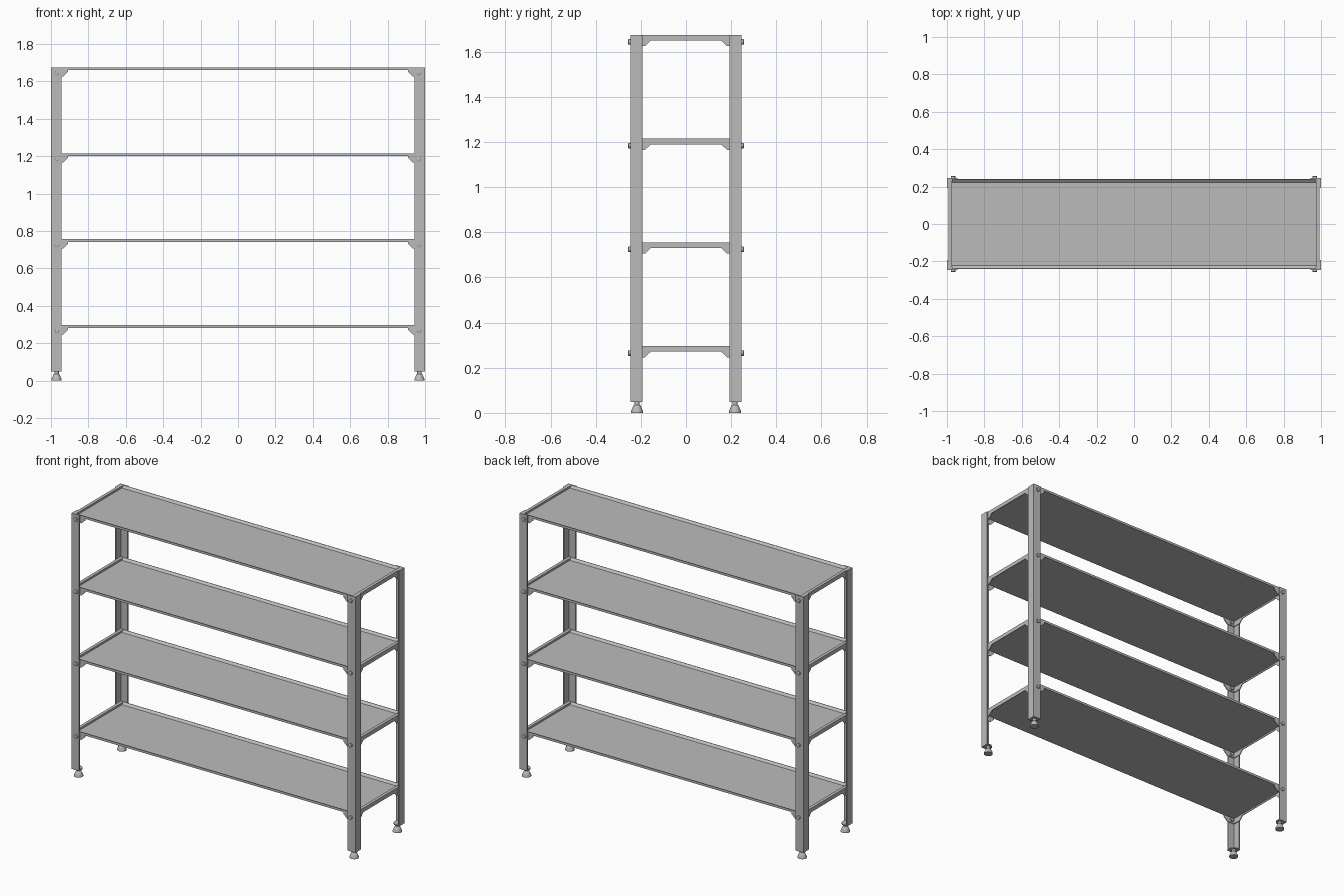
import bpy, bmesh, math
from mathutils import Vector

cube = bpy.data.objects.get("Cube")
if cube:
    bpy.data.objects.remove(cube)

steel = bpy.data.materials.new("grey_steel")
steel.use_nodes = True
GREY = (0.5, 0.5, 0.5, 1)
steel.diffuse_color = GREY
steel.node_tree.nodes["Principled BSDF"].inputs["Base Color"].default_value = GREY

TOP, LEG_BOTTOM = 1.675, 0.048
HALF_X, HALF_Y = 1.0, 0.247
LEG_W, T = 0.055, 0.007
SHELF_TOPS = [0.296, 0.756, 1.215, TOP]
CORNERS = [(sx, sy) for sx in (-1, 1) for sy in (-1, 1)]


def finish(name, bm, smooth=False):
    bmesh.ops.recalc_face_normals(bm, faces=bm.faces)
    mesh = bpy.data.meshes.new(name)
    bm.to_mesh(mesh)
    bm.free()
    obj = bpy.data.objects.new(name, mesh)
    bpy.context.collection.objects.link(obj)
    mesh.materials.append(steel)
    if smooth:
        bpy.ops.object.select_all(action='DESELECT')
        obj.select_set(True)
        bpy.context.view_layer.objects.active = obj
        bpy.ops.object.shade_smooth_by_angle(angle=math.radians(35))
    return obj


def prism(bm, points, shift):
    """Extrude a flat outline along a vector."""
    face = bm.faces.new([bm.verts.new(p) for p in points])
    new = bmesh.ops.extrude_face_region(bm, geom=[face])["geom"]
    bmesh.ops.translate(bm, vec=shift, verts=[v for v in new if isinstance(v, bmesh.types.BMVert)])


def lathe(bm, profile, centre, axis, sides=20):
    """Spin a (radius, distance) profile about an axis; the ends are closed."""
    turn = Vector((0, 0, 1)).rotation_difference(Vector(axis))
    rings = []
    for r, d in profile:
        ring = []
        for i in range(sides):
            a = 2 * math.pi * i / sides
            p = Vector((r * math.cos(a), r * math.sin(a), d))
            ring.append(bm.verts.new(Vector(centre) + turn @ p))
        rings.append(ring)
    for a, b in zip(rings, rings[1:]):
        for i in range(sides):
            j = (i + 1) % sides
            bm.faces.new((a[i], a[j], b[j], b[i]))
    bm.faces.new(rings[0])
    bm.faces.new(rings[-1])


# Angle-section legs with a base plate, and levelling feet
for sx, sy in CORNERS:
    tag = ("left" if sx > 0 else "right") + ("_front" if sy < 0 else "_back")

    def at(u, v, z):
        """Point u, v inward from the outer corner of this leg."""
        return (sx * (HALF_X - u), sy * (HALF_Y - v), z)

    bm = bmesh.new()
    angle = [(0, 0), (LEG_W, 0), (LEG_W, T), (T, T), (T, LEG_W), (0, LEG_W)]
    prism(bm, [at(u, v, LEG_BOTTOM) for u, v in angle], (0, 0, TOP - LEG_BOTTOM))
    plate = [(T, T), (LEG_W, T), (LEG_W, 0.035), (0.035, LEG_W), (T, LEG_W)]
    prism(bm, [at(u, v, LEG_BOTTOM) for u, v in plate], (0, 0, 0.006))
    finish(tag + "_leg", bm)

    bm = bmesh.new()
    lathe(bm, [(0.027, 0), (0.027, 0.007), (0.015, 0.034), (0.012, 0.036), (0.012, 0.052)],
          at(0.03, 0.03, 0), (0, 0, 1))
    finish(tag + "_foot", bm, True)

    # Corner gussets under each shelf, on the long and short sides
    bm = bmesh.new()
    for z in SHELF_TOPS:
        outline = [(T, 0.002), (0.09, 0.002), (0.09, 0.026), (0.065, 0.05), (T, 0.05)]
        prism(bm, [at(u, T, z - d) for u, d in outline], (0, -sy * 0.005, 0))
        prism(bm, [at(T, u, z - d) for u, d in outline], (-sx * 0.005, 0, 0))
    finish(tag + "_gussets", bm)

    # Bolt heads outside and nuts inside
    bm = bmesh.new()
    for z in SHELF_TOPS:
        lathe(bm, [(0.012, -0.001), (0.012, 0.008), (0.009, 0.01)],
              at(0.033, 0, z - 0.031), (0, sy, 0), 16)
        lathe(bm, [(0.012, 0), (0.012, 0.009)],
              at(0.033, T + 0.005, z - 0.031), (0, -sy, 0), 6)
    finish(tag + "_bolts", bm)

# Shelves: recessed deck, sloped long rims, folded ends
SX, SY = HALF_X - T, HALF_Y - T
for n, z in enumerate(SHELF_TOPS):
    bm = bmesh.new()
    low = z - 0.015
    section = [(-SY, low), (SY, low), (SY, z), (SY - 0.003, z), (SY - 0.018, z - 0.012),
               (-SY + 0.018, z - 0.012), (-SY + 0.003, z), (-SY, z)]
    prism(bm, [(-SX, y, h) for y, h in section], (2 * SX, 0, 0))
    for s in (-1, 1):
        fold = [(SX, z), (SX - 0.02, z), (SX - 0.02, z - 0.014), (SX - 0.004, z - 0.014),
                (SX - 0.004, z - 0.025), (SX, z - 0.025)]
        prism(bm, [(s * x, -SY, h) for x, h in fold], (0, 2 * SY, 0))
    finish("shelf_%d" % (n + 1), bm)
